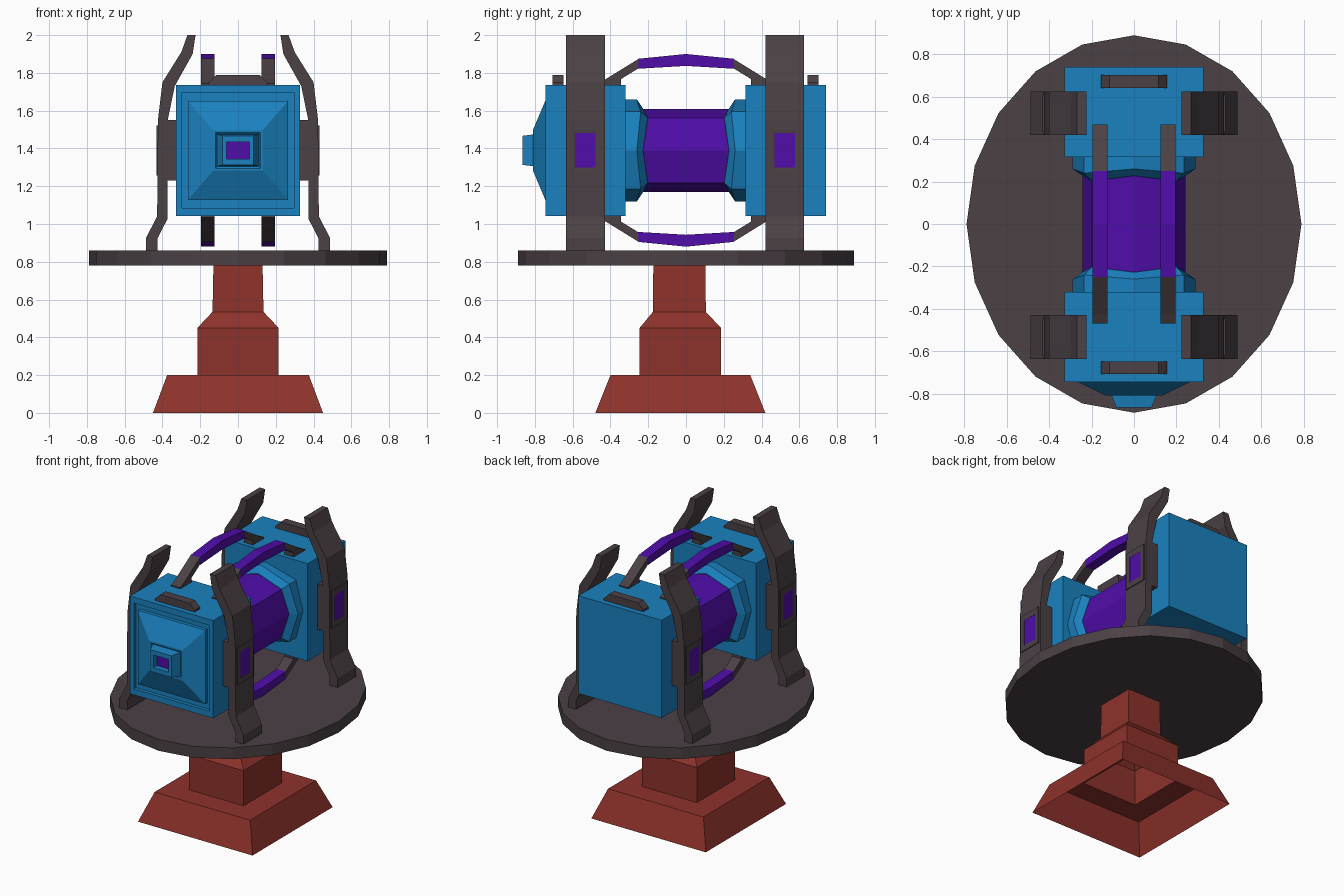
import bpy, bmesh, math

if "Cube" in bpy.data.objects:
    bpy.data.objects.remove(bpy.data.objects["Cube"])

ZC = 1.39  # height of the machine axis


def material(name, rgb):
    m = bpy.data.materials.new(name)
    m.diffuse_color = (*rgb, 1)
    m.use_nodes = True
    m.node_tree.nodes["Principled BSDF"].inputs["Base Color"].default_value = m.diffuse_color
    return m


BLUE = material("blue", (0.01, 0.22, 0.52))
PURPLE = material("purple", (0.08, 0.004, 0.40))
RED = material("red", (0.27, 0.032, 0.024))
DARK = material("dark", (0.07, 0.052, 0.06))


def loft(name, rings, mat, cap_start=True, cap_end=True):
    """Skin a list of equal-length vertex rings."""
    bm = bmesh.new()
    vs = [[bm.verts.new(p) for p in r] for r in rings]
    n = len(vs[0])
    for a, b in zip(vs, vs[1:]):
        for i in range(n):
            j = (i + 1) % n
            bm.faces.new((a[i], a[j], b[j], b[i]))
    if cap_start:
        bm.faces.new(vs[0])
    if cap_end:
        bm.faces.new(vs[-1])
    bmesh.ops.recalc_face_normals(bm, faces=bm.faces)
    me = bpy.data.meshes.new(name)
    bm.to_mesh(me)
    bm.free()
    me.materials.append(mat)
    ob = bpy.data.objects.new(name, me)
    bpy.context.collection.objects.link(ob)
    return ob


def box(name, x0, x1, y0, y1, z0, z1, mat):
    return loft(name, [[(x0, y0, z), (x1, y0, z), (x1, y1, z), (x0, y1, z)] for z in (z0, z1)], mat)


def rect_xy(hx, hy, z, cy):
    return [(sx * hx, cy + sy * hy, z) for sx, sy in ((-1, -1), (1, -1), (1, 1), (-1, 1))]


def rect_xz(hx, hz, y):
    return [(sx * hx, y, ZC + sz * hz) for sx, sz in ((-1, -1), (1, -1), (1, 1), (-1, 1))]


# Pedestal: open-bottomed stepped shell
loft("pedestal", [rect_xy(.45, .45, 0, -.03), rect_xy(.375, .37, .20, -.03),
                  rect_xy(.215, .215, .20, -.03), rect_xy(.215, .215, .45, -.03),
                  rect_xy(.135, .14, .535, -.035), rect_xy(.13, .138, .785, -.035)],
     RED, cap_start=False)

# Oval platform
loft("platform", [[(.79 * math.cos(k * math.pi / 10), .89 * math.sin(k * math.pi / 10), z)
                   for k in range(20)] for z in (.78, .86)], DARK)

# Front housing with grooved face, pyramid nose and hollow nozzle; plain rear housing
loft("front_housing", [rect_xz(*r) for r in (
    (.327, .347, -.32), (.327, .347, -.745), (.297, .305, -.745), (.297, .305, -.72),
    (.265, .262, -.72), (.265, .262, -.745), (.132, .108, -.81), (.118, .095, -.81),
    (.11, .085, -.80), (.083, .077, -.865), (.06, .045, -.865), (.06, .045, -.815))], BLUE)
loft("nozzle_glow", [rect_xz(.06, .045, -.816), rect_xz(.06, .045, -.825)], PURPLE)
box("rear_housing", -.327, .327, .315, .74, ZC - .347, ZC + .347, BLUE)


# Core and collars: squashed octagons with a scalloped rim
def octagon(x, xm, z, zm, y, ym):
    q = ((x, 0), (xm, zm), (0, z), (-xm, zm), (-x, 0), (-xm, -zm), (0, -z), (xm, -zm))
    return [(a, ym if i % 2 else y, ZC + b) for i, (a, b) in enumerate(q)]


loft("core", [octagon(.242, .198, .22, .172, y, y) for y in (-.26, .26)], PURPLE)
for name, s in (("front_collar", -1), ("rear_collar", 1)):
    loft(name, [octagon(.29, .235, .27, .205, s * .32, s * .32),
                octagon(.29, .235, .27, .205, s * .26, s * .24),
                octagon(.243, .2, .222, .174, s * .228, s * .203)], BLUE)

# Arched bars above and below, purple in the middle
arch_end = [(.47, 1.73), (.47, 1.745), (.425, 1.767), (.25, 1.875), (.255, 1.822), (.345, 1.767), (.345, 1.73)]
arch_mid = [(-.25, 1.875), (0, 1.9), (.25, 1.875), (.255, 1.822), (0, 1.837), (-.255, 1.822)]
for v, vname in ((1, "upper"), (-1, "lower")):
    for side in (-1, 1):
        xs = (side * .124, side * .196)

        def bar(name, pts, flip, mat):
            loft(name, [[(x, flip * y, ZC + v * (z - ZC)) for y, z in pts] for x in xs], mat)

        bar(vname + "_arch_glow", arch_mid, 1, PURPLE)
        for flip in (-1, 1):
            bar(vname + "_arch_end", arch_end, flip, DARK)

# Grip on top of each housing
grip = [(-.155, 1.73), (-.155, 1.75), (-.115, 1.79), (.115, 1.79), (.155, 1.75), (.155, 1.73)]
for yc in (-.678, .672):
    loft("top_grip", [[(x, yc + d, z) for x, z in grip] for d in (-.03, .03)], DARK)

# Four bent support posts with pads and framed side lights
post = [(.488, .855), (.488, .925), (.428, 1.04), (.424, 1.55), (.40, 1.75), (.30, 1.91), (.268, 2.0),
        (.225, 2.0), (.24, 1.90), (.335, 1.73), (.372, 1.55), (.372, 1.03), (.425, .925), (.425, .855)]
for s in (-1, 1):
    for yc in (-.533, .523):
        loft("support_post", [[(s * x, yc + d, z) for x, z in post] for d in (-.103, .103)], DARK)
        box("post_pad", s * .32, s * .38, yc - .1, yc + .1, 1.23, 1.55, DARK)

        def frame(hy, hz, x):
            return [(s * x, yc + a * hy, ZC + b * hz) for a, b in ((-1, -1), (1, -1), (1, 1), (-1, 1))]

        loft("light_frame", [frame(*r) for r in (
            (.088, .132, .41), (.088, .132, .432), (.064, .106, .432), (.054, .092, .43),
            (.054, .092, .426))], DARK)
        loft("side_light", [frame(.054, .092, .42), frame(.054, .092, .429)], PURPLE)
